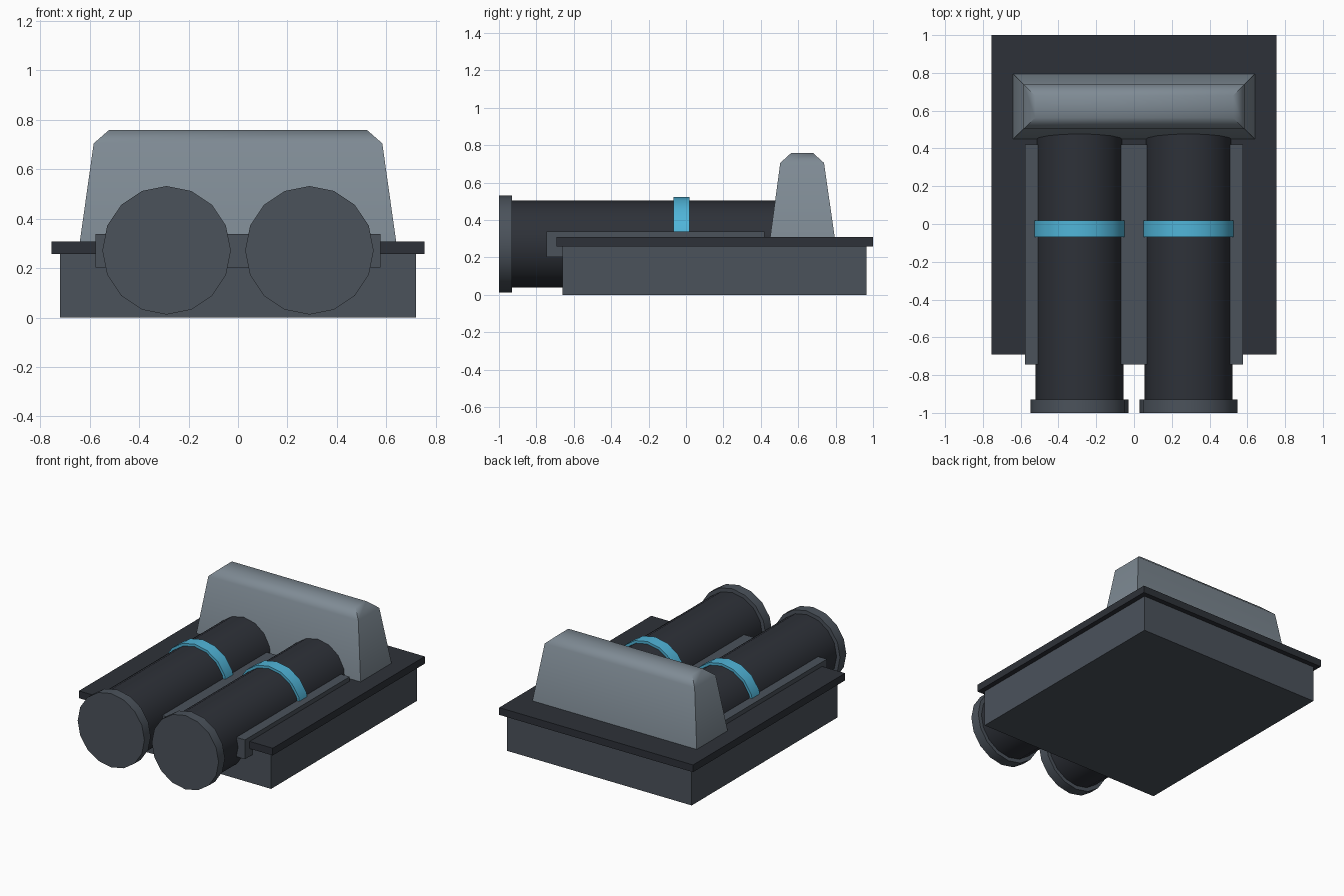
import bpy, bmesh, math
from mathutils import Matrix

if "Cube" in bpy.data.objects:
    bpy.data.objects.remove(bpy.data.objects["Cube"])


def material(name, rgb):
    m = bpy.data.materials.new(name)
    m.diffuse_color = (*rgb, 1)
    m.use_nodes = True
    m.node_tree.nodes["Principled BSDF"].inputs["Base Color"].default_value = m.diffuse_color
    return m


DARK = material("charcoal", (0.027, 0.031, 0.04))
MID = material("slate", (0.07, 0.085, 0.105))
LIGHT = material("steel", (0.21, 0.255, 0.295))
CYAN = material("cyan", (0.08, 0.46, 0.69))


def finish(bm, name, mat, smooth=None):
    bmesh.ops.recalc_face_normals(bm, faces=bm.faces[:])
    me = bpy.data.meshes.new(name)
    bm.to_mesh(me)
    bm.free()
    me.materials.append(mat)
    ob = bpy.data.objects.new(name, me)
    bpy.context.collection.objects.link(ob)
    if smooth:
        bpy.ops.object.select_all(action='DESELECT')
        ob.select_set(True)
        bpy.context.view_layer.objects.active = ob
        bpy.ops.object.shade_smooth_by_angle(angle=math.radians(smooth))
    return ob


def loft(name, levels, mat, smooth=None):
    """Stack of rectangles, each (half width, y0, y1, z)."""
    bm = bmesh.new()
    rings = [[bm.verts.new(p) for p in
              ((-w, y0, z), (w, y0, z), (w, y1, z), (-w, y1, z))]
             for w, y0, y1, z in levels]
    bm.faces.new(rings[0])
    bm.faces.new(rings[-1])
    for a, b in zip(rings, rings[1:]):
        for i in range(4):
            j = (i + 1) % 4
            bm.faces.new((a[i], a[j], b[j], b[i]))
    return finish(bm, name, mat, smooth)


def box(name, w, y0, y1, z0, z1, mat):
    return loft(name, [(w, y0, y1, z0), (w, y0, y1, z1)], mat)


def tube(name, x, r, y0, y1, mat, z=0.272):
    """16-sided cylinder lying along y."""
    bm = bmesh.new()
    bmesh.ops.create_cone(
        bm, cap_ends=True, segments=16, radius1=r, radius2=r, depth=y1 - y0,
        matrix=Matrix.Translation((x, (y0 + y1) / 2, z))
        @ Matrix.Rotation(math.pi / 2, 4, 'X'))
    return finish(bm, name, mat, 40)


# Base, overhanging deck plate and the cradle holding the cylinders
box("base", 0.72, -0.66, 0.965, 0, 0.257, MID)
box("deck_plate", 0.755, -0.692, 1.0, 0.257, 0.308, DARK)
box("cradle", 0.576, -0.745, 0.42, 0.203, 0.339, MID)

# Tapered rear housing with chamfered top
loft("rear_housing", [(0.64, 0.45, 0.795, 0.308),
                      (0.584, 0.504, 0.738, 0.705),
                      (0.523, 0.562, 0.679, 0.758)], LIGHT, 50)

# Twin cylinders with end caps and coloured bands
for side, x in (("left", -0.289), ("right", 0.289)):
    tube(side + "_cylinder", x, 0.233, -0.95, 0.6, DARK)
    tube(side + "_end_cap", x, 0.26, -1.0, -0.93, MID)
    tube(side + "_band", x, 0.251, -0.068, 0.018, CYAN)
